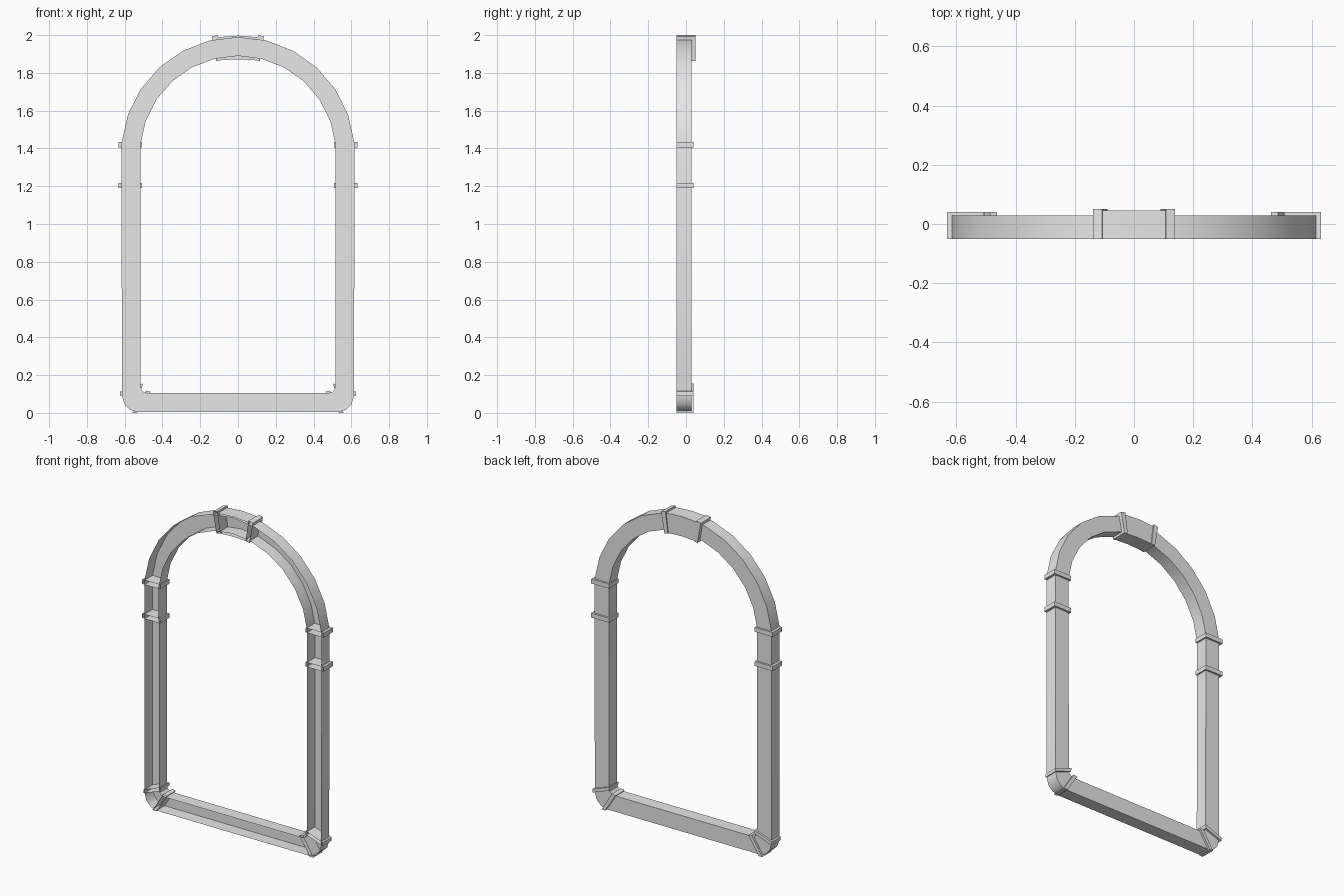
import bpy, math

cube = bpy.data.objects.get("Cube")
if cube:
    bpy.data.objects.remove(cube, do_unlink=True)

FRONT = -0.051

grey = bpy.data.materials.new("plain grey")
grey.use_nodes = True
grey.diffuse_color = (0.8, 0.8, 0.8, 1)
grey.node_tree.nodes["Principled BSDF"].inputs["Base Color"].default_value = (0.8, 0.8, 0.8, 1)


def channel(name, stations, back, capped=False):
    """Open-fronted channel swept through (outer, inner) x-z pairs, mirrored in x."""
    verts, faces = [], []
    for (ox, oz), (ix, iz) in stations:
        verts += [(ox, FRONT, oz), (ox, back, oz), (ix, back, iz), (ix, FRONT, iz)]
    for s in range(len(stations) - 1):
        a = 4 * s
        faces += [(a + k, a + k + 1, a + k + 5, a + k + 4) for k in range(3)]
    if capped:
        e = len(verts) - 4
        faces += [(3, 2, 1, 0), (e, e + 1, e + 2, e + 3)]
    mesh = bpy.data.meshes.new(name)
    mesh.from_pydata(verts, [], faces)
    mesh.flip_normals()
    mesh.materials.append(grey)
    obj = bpy.data.objects.new(name, mesh)
    bpy.context.collection.objects.link(obj)
    mirror = obj.modifiers.new("mirror", "MIRROR")
    mirror.use_clip = True
    bpy.context.view_layer.objects.active = obj
    bpy.ops.object.select_all(action="DESELECT")
    obj.select_set(True)
    bpy.ops.object.modifier_apply(modifier="mirror")
    bpy.ops.object.shade_smooth_by_angle(angle=math.radians(30))
    return obj


# Main frame: sill, rounded corner, post and faceted arch
path = [
    ((0, 0.005), (0, 0.105)),
    ((0.535, 0.005), (0.475, 0.105)),
    ((0.572, 0.017), (0.497, 0.109)),
    ((0.602, 0.047), (0.511, 0.123)),
    ((0.615, 0.095), (0.515, 0.147)),
]
STEPS = 6
START = math.radians(5.6)
for i in range(STEPS + 1):
    a = START + (math.pi / 2 - START) * i / STEPS
    c, s = math.cos(a), math.sin(a)
    path.append(((0.619 * c, 1.37 + 0.62 * s), (0.519 * c, 1.37 + 0.52 * s)))
path[-1] = ((0, path[-1][0][1]), (0, path[-1][1][1]))
channel("frame", path, 0.029)

# Bands around the posts
for name, low in (("lower_post_bands", 1.19), ("upper_post_bands", 1.405)):
    channel(name, [((0.632, z), (0.507, z)) for z in (low, low + 0.028)], 0.041, True)

# Slanted bands on either side of the bottom corners
channel("corner_upright_bands",
        [((0.624, 0.09), (0.508, 0.132)), ((0.624, 0.112), (0.505, 0.155))], 0.041, True)
channel("corner_sill_bands",
        [((0.535, 0), (0.463, 0.113)), ((0.56, 0), (0.487, 0.118))], 0.041, True)

# Keystone sleeve and its end bands
channel("keystone", [((0.12, 1.988), (0.102, 1.867)), ((0, 1.997), (0, 1.872))], 0.045)
channel("keystone_bands",
        [((0.138, 1.993), (0.115, 1.862)), ((0.108, 2.0), (0.09, 1.867))], 0.051, True)
